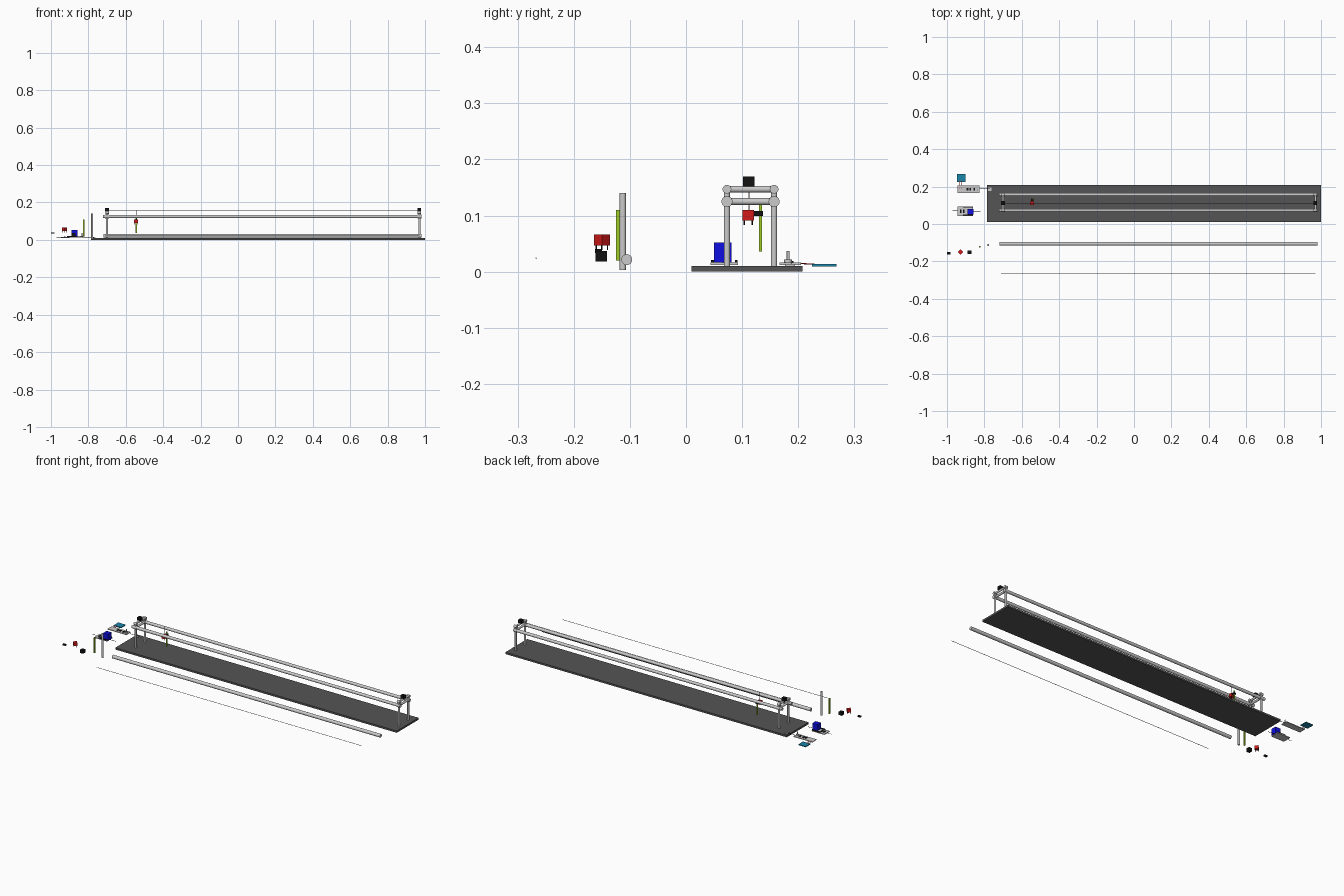
import bpy, math
from mathutils import Vector

if "Cube" in bpy.data.objects:
    bpy.data.objects.remove(bpy.data.objects["Cube"])

COL = {"dark": (.09, .09, .09), "black": (.006, .006, .006), "red": (.65, .01, .01),
       "blue": (.005, .005, .75), "green": (.35, .6, .02), "teal": (.01, .24, .4)}
mats = {}


def paint(o, c):
    if c:
        if c not in mats:
            mats[c] = bpy.data.materials.new(c + "_paint")
            mats[c].diffuse_color = (*COL[c], 1)
        o.data.materials.append(mats[c])


def box(name, x, y, z, c=None, rot=0):
    """Box from (min, max) pairs on each axis, optionally turned about z."""
    bpy.ops.mesh.primitive_cube_add(size=1, location=[sum(p) / 2 for p in (x, y, z)],
                                    rotation=(0, 0, rot))
    o = bpy.context.object
    o.name = name
    o.scale = [p[1] - p[0] for p in (x, y, z)]
    bpy.ops.object.transform_apply(location=False, rotation=False, scale=True)
    paint(o, c)
    return o


def rod(name, p, q, r, c=None, sides=24):
    """Cylinder between two points."""
    p, q = Vector(p), Vector(q)
    d = q - p
    bpy.ops.mesh.primitive_cylinder_add(vertices=sides, radius=r, depth=d.length,
                                        location=(p + q) / 2)
    o = bpy.context.object
    o.name = name
    o.rotation_euler = d.to_track_quat('Z', 'Y').to_euler()
    bpy.ops.object.shade_smooth_by_angle()
    paint(o, c)
    return o


def gripper(name, x, y, z, rot):
    """Red block with a small hanging claw."""
    box(name + "_block", (x - .01, x + .01), (y - .01, y + .01), (z, z + .019), "red", rot)
    for i in range(4):
        a = rot + math.pi / 4 + i * math.pi / 2
        px, py = x + .010 * math.cos(a), y + .010 * math.sin(a)
        rod(name + "_pin", (px, py, z), (px, py, z - .008), .0012, "black", 8)


# base board
box("base_board", (-.785, 1.0), (.01, .208), (0, .0105), "dark")

# end frames: posts, cross bars, corner fittings, motor
Y0, Y1, YC = .073, .157, .112
for x in (-.70, .97):
    for y in (Y0, Y1):
        rod("post", (x, y, .010), (x, y, .15), .0056)
        rod("top_fitting", (x - .009, y, .147), (x + .009, y, .147), .0078)
        rod("rail_fitting", (x - .01, y, .125), (x + .01, y, .125), .0098)
    rod("top_bar", (x, Y0 - .005, .147), (x, Y1 + .005, .147), .0058)
    rod("lower_bar", (x, Y0, .125), (x, Y1, .125), .006)
    box("motor", (x - .011, x + .009), (YC - .0105, YC + .0105), (.152, .170), "black")

# long rails and the drive cord
for y in (Y0, Y1):
    rod("rail", (-.722, y, .125), (.98, y, .125), .0085)
rod("drive_cord", (-.70, YC, .159), (.97, YC, .159), .0012, sides=8)

# travelling carriage
gripper("carriage", -.545, .111, .091, 0)
rod("carriage_hanger", (-.545, YC, .108), (-.545, YC, .159), .001, sides=8)
box("carriage_clamp", (-.552, -.538), (.121, .137), (.099, .108), "black")
box("carriage_strip", (-.547, -.541), (.130, .1355), (.036, .12), "green")

# spare parts laid out in front
rod("spare_rail", (-.72, -.1055, .0215), (.98, -.1055, .0215), .0097)
rod("spare_cord", (-.71, -.267, .024), (.97, -.267, .024), .0012, sides=8)
rod("spare_post", (-.78, -.1125, .003), (-.78, -.1125, .14), .0056)
box("spare_strip", (-.828, -.822), (-.1245, -.1185), (.02, .11), "green")
gripper("spare_gripper", -.928, -.15, .047, math.pi / 4)
box("spare_motor", (-.89, -.87), (-.161, -.141), (.018, .037), "black")
box("spare_clamp", (-1.0, -.982), (-.162, -.15), (.033, .040), "black")

# power unit: plate, blue block, black rims and leads
box("power_plate", (-.943, -.862), (.044, .093), (.012, .016))
box("power_block", (-.89, -.858), (.05, .081), (.016, .052), "blue")
for y in (.045, .087):
    box("power_rim", (-.915, -.862), (y, y + .005), (.016, .021), "black")
for x in (-.93, -.915):
    box("power_chip", (x, x + .008), (.06, .078), (.016, .019), "black")
rod("power_lead", (-.97, .07, .015), (-.94, .07, .015), .001, "black", 8)
rod("power_lead", (-.862, .066, .016), (-.82, .066, .016), .001, "black", 8)

# controller board with components and lead to the rig
box("control_board", (-.945, -.825), (.167, .205), (.012, .016))
for x in (-.895, -.88, -.858):
    box("control_chip", (x, x + .009), (.178, .192), (.016, .019), "black")
rod("control_boss", (-.835, .182, .016), (-.835, .182, .022), .007)
rod("control_pin", (-.835, .182, .016), (-.835, .182, .037), .0025, sides=12)
rod("control_lead", (-.825, .188, .015), (-.77, .188, .015), .001, "black", 8)
box("lead_socket", (-.78, -.762), (.176, .194), (.0105, .014))

# display panel with red wires
box("display_panel", (-.947, -.9), (.225, .268), (.009, .0135), "teal")
for x in (-.938, -.931, -.924):
    rod("display_wire", (x, .19, .0155), (x, .232, .013), .001, "red", 8)

for m in bpy.data.materials:
    if m.users and not m.is_grease_pencil:
        m.use_nodes = True
        m.node_tree.nodes["Principled BSDF"].inputs["Base Color"].default_value = m.diffuse_color
